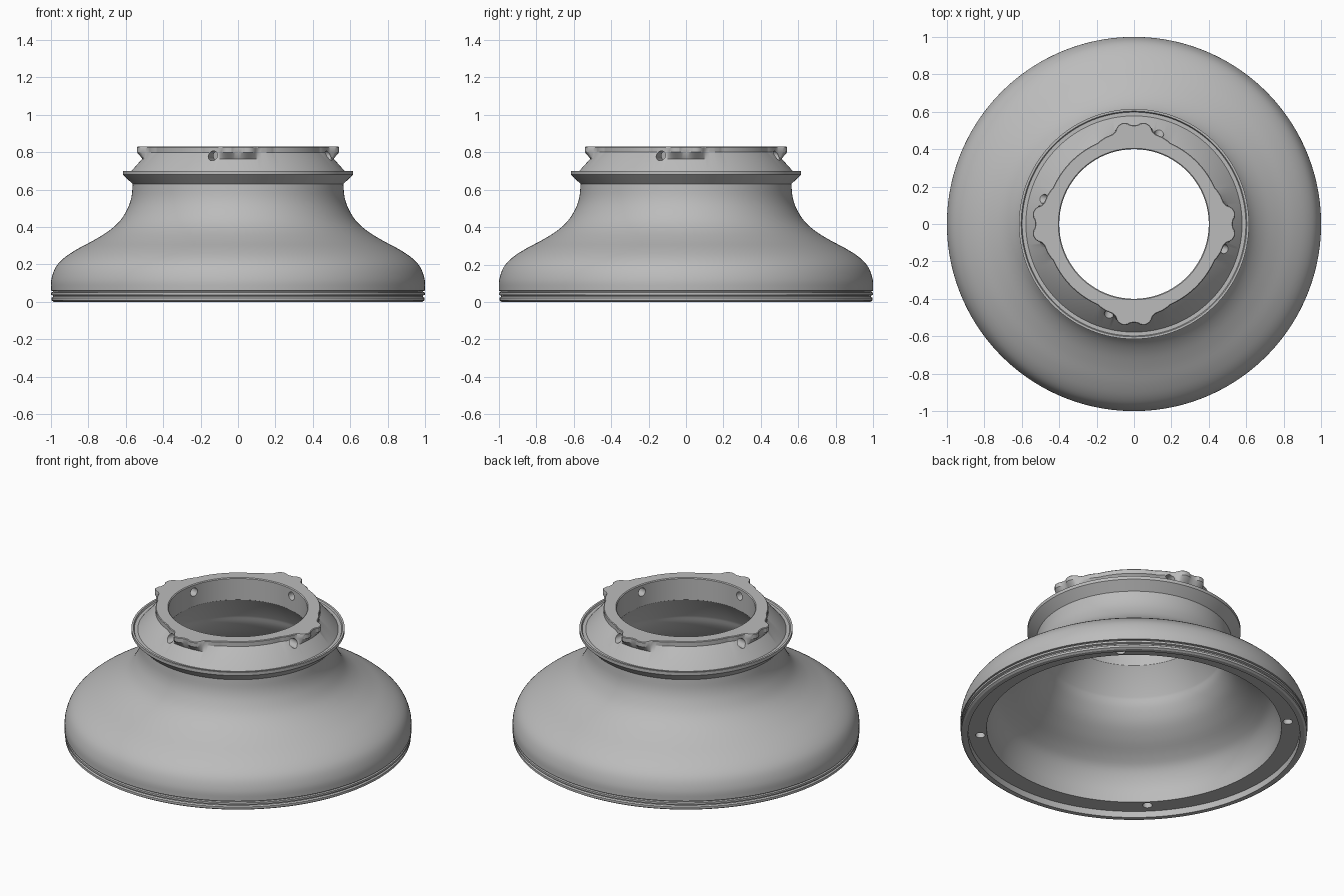
import bpy, bmesh, math
from mathutils import Matrix, Vector

if "Cube" in bpy.data.objects:
    bpy.data.objects.remove(bpy.data.objects["Cube"])

SEG = 288

grey = bpy.data.materials.new("satin grey")
grey.diffuse_color = (0.5, 0.5, 0.5, 1)
grey.use_nodes = True
grey.node_tree.nodes["Principled BSDF"].inputs["Base Color"].default_value = grey.diffuse_color


def smooth_path(pts, steps=4):
    """Catmull-Rom curve through (radius, height) points."""
    p = [Vector(q) for q in pts]
    p = [2 * p[0] - p[1]] + p + [2 * p[-1] - p[-2]]
    out = []
    for i in range(1, len(p) - 2):
        a, b, c, d = p[i - 1:i + 3]
        for s in range(steps):
            t = s / steps
            v = 0.5 * (2 * b + (c - a) * t + (2 * a - 5 * b + 4 * c - d) * t * t
                       + (3 * b - a - 3 * c + d) * t ** 3)
            out.append((v.x, v.y))
    return out + [tuple(pts[-1])]


# Half outline of one bayonet lug: (degrees from its centre, radius)
LUG = [(0, 0.528), (2, 0.530), (4, 0.541), (6, 0.544), (8, 0.540), (10, 0.524),
       (11.5, 0.503), (13.5, 0.493), (18, 0.489), (21, 0.483), (24, 0.475)]


def lug_radius(angle):
    d = abs((math.degrees(angle) + 45) % 90 - 45)
    for (a0, r0), (a1, r1) in zip(LUG, LUG[1:]):
        if d <= a1:
            t = (d - a0) / (a1 - a0)
            return r0 + (r1 - r0) * t * t * (3 - 2 * t)
    return LUG[-1][1]


# Closed wall section; radius None follows the lug outline
outer = smooth_path([(1.0, 0.06), (0.998, 0.12), (0.975, 0.185), (0.93, 0.235),
                     (0.86, 0.282), (0.77, 0.33), (0.69, 0.38), (0.63, 0.435),
                     (0.59, 0.50), (0.57, 0.56), (0.563, 0.63)])
inner = smooth_path([(0.505, 0.54), (0.525, 0.48), (0.575, 0.405), (0.65, 0.34),
                     (0.74, 0.28), (0.80, 0.225), (0.838, 0.14), (0.85, 0.04)])
base_rim = [(0.957, 0.0), (0.985, 0.0), (0.997, 0.008), (0.997, 0.022), (0.988, 0.028),
            (0.988, 0.034), (1.0, 0.038), (1.0, 0.050), (0.99, 0.053), (0.99, 0.058)]
collar = [(0.615, 0.68), (0.615, 0.70), (0.603, 0.70), (0.598, 0.69), (0.578, 0.69),
          (0.57, 0.70), (0.512, 0.765)]
mount = [(None, 0.80), (None, 0.826), (None, 0.83), (0.405, 0.83), (0.40, 0.825),
         (0.40, 0.69)]
section = base_rim + outer + collar + mount + inner + [(0.957, 0.04)]

bm = bmesh.new()
rings = []
for i in range(SEG):
    a = math.tau * i / SEG
    ring = []
    for r, z in section:
        if r is None:
            r = lug_radius(a) - (0.004 if z > 0.829 else 0)
        ring.append(bm.verts.new((r * math.cos(a), r * math.sin(a), z)))
    rings.append(ring)
n = len(section)
for i in range(SEG):
    a, b = rings[i], rings[(i + 1) % SEG]
    for j in range(n):
        k = (j + 1) % n
        bm.faces.new((a[j], b[j], b[k], a[k]))
bmesh.ops.recalc_face_normals(bm, faces=bm.faces)
mesh = bpy.data.meshes.new("bell_adapter")
bm.to_mesh(mesh)
bm.free()
mesh.materials.append(grey)
body = bpy.data.objects.new("bell_adapter", mesh)
bpy.context.collection.objects.link(body)

# Cutters: radial set screw holes beside the lugs, screw holes in the base ledge
bm = bmesh.new()
for q in range(4):
    turn = math.radians(90 * q)
    radial = (Matrix.Rotation(turn - math.radians(15.5), 4, 'Z')
              @ Matrix.Translation((0.46, 0, 0.781))
              @ Matrix.Rotation(math.pi / 2, 4, 'Y'))
    bmesh.ops.create_cone(bm, cap_ends=True, segments=24, radius1=0.026, radius2=0.026,
                          depth=0.2, matrix=radial)
    ledge = (Matrix.Rotation(turn + math.pi / 4, 4, 'Z')
             @ Matrix.Translation((0.89, 0, 0.06)))
    bmesh.ops.create_cone(bm, cap_ends=True, segments=24, radius1=0.028, radius2=0.028,
                          depth=0.1, matrix=ledge)
cut_mesh = bpy.data.meshes.new("hole_cutter")
bm.to_mesh(cut_mesh)
bm.free()
cut_mesh.materials.append(grey)
cutter = bpy.data.objects.new("hole_cutter", cut_mesh)
bpy.context.collection.objects.link(cutter)
cutter.hide_render = True
cutter.hide_viewport = False
cutter.display_type = 'WIRE'

bpy.context.view_layer.objects.active = body
body.select_set(True)
mod = body.modifiers.new("holes", 'BOOLEAN')
mod.operation = 'DIFFERENCE'
mod.solver = 'EXACT'
mod.object = cutter
bpy.ops.object.modifier_apply(modifier=mod.name)
bpy.data.objects.remove(cutter)
bpy.ops.object.shade_smooth_by_angle(angle=math.radians(28))
